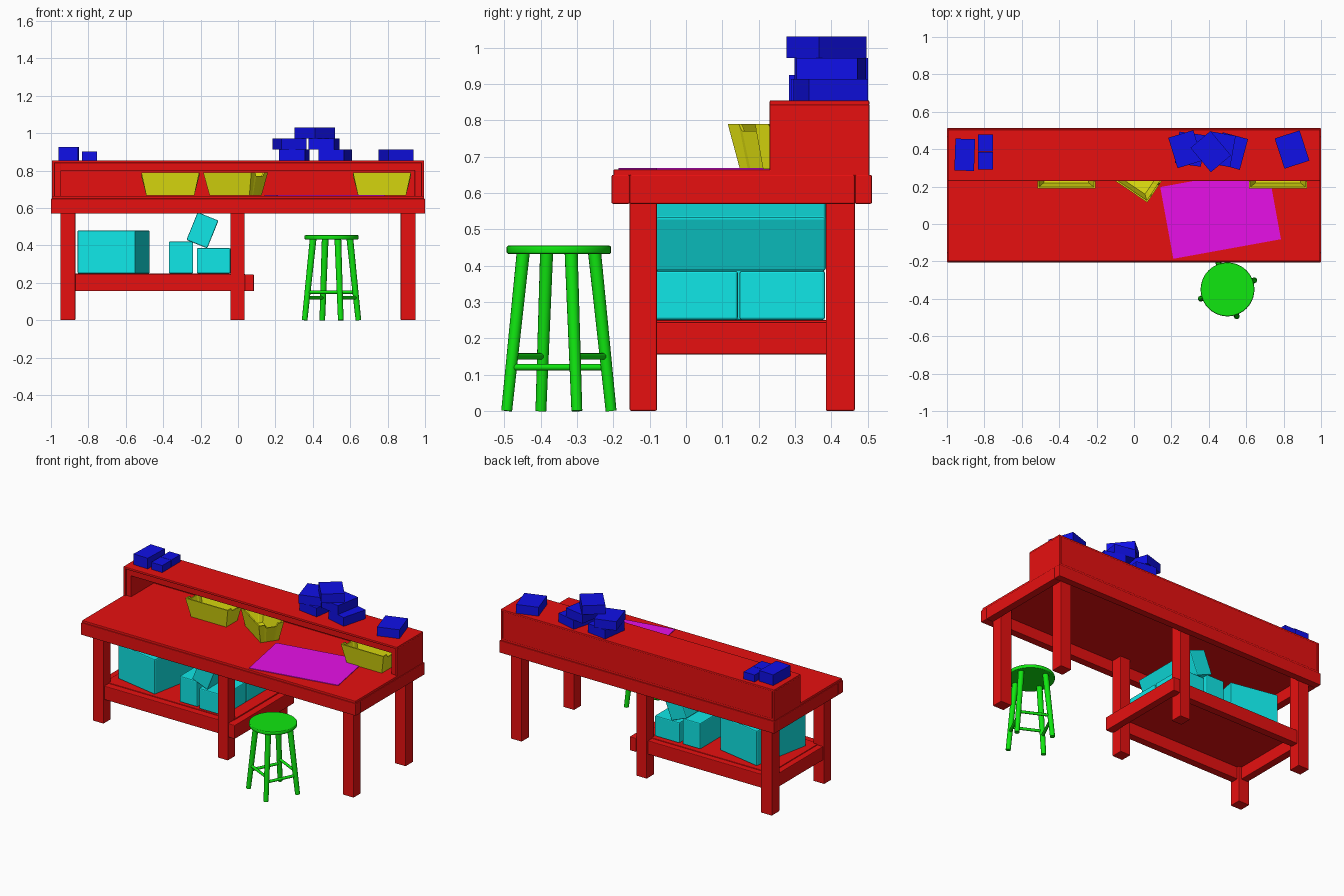
import bpy, bmesh, math
from mathutils import Vector, Matrix

cube = bpy.data.objects.get("Cube")
if cube:
    bpy.data.objects.remove(cube, do_unlink=True)


def material(name, r, g, b):
    m = bpy.data.materials.new(name)
    m.use_nodes = True
    m.diffuse_color = (r, g, b, 1)
    m.node_tree.nodes["Principled BSDF"].inputs["Base Color"].default_value = (r, g, b, 1)
    return m


HI, LO = 0.8, 0.005
RED = material("red", HI, LO, LO)
BLUE = material("blue", LO, LO, HI)
GREEN = material("green", LO, HI, LO)
CYAN = material("cyan", LO, HI, HI)
MAGENTA = material("magenta", HI, LO, HI)
YELLOW = material("yellow", HI, HI, LO)


def finish(name, bm, mat):
    bmesh.ops.recalc_face_normals(bm, faces=bm.faces)
    mesh = bpy.data.meshes.new(name)
    bm.to_mesh(mesh)
    bm.free()
    mesh.materials.append(mat)
    ob = bpy.data.objects.new(name, mesh)
    bpy.context.collection.objects.link(ob)
    return ob


def block(name, center, size, mat, turn=0, tilt=0, bevel=0.0):
    """Box turned about z and tilted about y, in degrees."""
    bm = bmesh.new()
    bmesh.ops.create_cube(bm, size=1, matrix=Matrix.Diagonal((*size, 1)))
    ob = finish(name, bm, mat)
    ob.location = center
    ob.rotation_euler = (0, math.radians(tilt), math.radians(turn))
    if bevel:
        mod = ob.modifiers.new("soft edges", "BEVEL")
        mod.width = bevel
        mod.segments = 2
    return ob


def beam(name, x, y, z):
    """Timber piece given by its (min, max) ranges."""
    ranges = (x, y, z)
    return block(name, [(a + b) / 2 for a, b in ranges],
                 [b - a for a, b in ranges], RED, bevel=0.004)


def rod(name, a, b, r1, r2, mat, sides=16):
    a, b = Vector(a), Vector(b)
    d = b - a
    bm = bmesh.new()
    bmesh.ops.create_cone(bm, cap_ends=True, segments=sides, radius1=r1, radius2=r2, depth=d.length,
                          matrix=Matrix.Translation((a + b) / 2) @ d.to_track_quat("Z", "Y").to_matrix().to_4x4())
    for f in bm.faces:
        f.smooth = len(f.verts) == 4
    return finish(name, bm, mat)


# Table: six legs, apron frame and top board
LEG_Y = ((-0.155, -0.08), (0.385, 0.465))
for x in ((-0.95, -0.87), (-0.04, 0.035), (0.87, 0.95)):
    for y in LEG_Y:
        beam("table_leg", x, y, (0, 0.65))
for y in ((-0.205, -0.155), (0.465, 0.512)):
    beam("long_apron", (-1, 1), y, (0.57, 0.65))
for x in ((-1, -0.95), (0.95, 1)):
    beam("end_apron", x, (-0.155, 0.465), (0.57, 0.65))
beam("table_top", (-0.995, 0.995), (-0.2, 0.505), (0.645, 0.665))

# Lower shelf: rails and board
for y in ((-0.145, -0.095), (0.4, 0.45)):
    beam("shelf_long_rail", (-0.88, 0.04), y, (0.155, 0.245))
beam("shelf_inner_rail", (0.037, 0.085), (-0.155, 0.465), (0.155, 0.245))
beam("shelf_outer_rail", (-0.94, -0.89), (-0.09, 0.395), (0.155, 0.245))
beam("shelf_board", (-0.9, 0.037), (-0.1, 0.41), (0.235, 0.25))

# Raised cabinet along the back
beam("cabinet_top", (-0.995, 0.995), (0.23, 0.505), (0.84, 0.855))
beam("cabinet_back", (-0.98, 0.98), (0.475, 0.505), (0.66, 0.845))
for s in (-1, 1):
    beam("cabinet_side", sorted((s * 0.98, s * 0.995)), (0.23, 0.505), (0.655, 0.845))
    beam("cabinet_post", sorted((s * 0.945, s * 0.982)), (0.24, 0.48), (0.66, 0.842))
beam("cabinet_lintel", (-0.95, 0.95), (0.24, 0.285), (0.80, 0.842))

# Sheet lying on the table
block("paper_sheet", (0.463, 0.058, 0.667), (0.585, 0.39, 0.004), MAGENTA, turn=10.3)


# Open tapered bins with a dipped rim on both short ends
def bin_tray(center, turn):
    bm = bmesh.new()
    depth, wall, height = 0.16, 0.008, 0.124
    # each ring: half length, half depth, height, end dip
    rings = []
    for hx, hy, z, dip in ((0.128, 0.058, 0, 0), (0.155, depth / 2, height, 0.02),
                           (0.155 - wall, depth / 2 - wall, height, 0.02),
                           (0.128 - wall, 0.058 - wall, wall, 0)):
        end = [(-1, 0), (-0.55, 0), (-0.4, dip), (0.4, dip), (0.55, 0), (1, 0)]
        pts = [(hx, t * hy, z - d) for t, d in end] + [(-hx, -t * hy, z - d) for t, d in end]
        rings.append([bm.verts.new(p) for p in pts])
    for a, b in zip(rings, rings[1:]):
        for i in range(len(a)):
            j = (i + 1) % len(a)
            bm.faces.new((a[i], a[j], b[j], b[i]))
    bm.faces.new(rings[0])
    bm.faces.new(rings[-1])
    ob = finish("storage_bin", bm, YELLOW)
    ob.location = (*center, 0.666)
    ob.rotation_euler.z = math.radians(turn)


bin_tray((-0.362, 0.27), 0)
bin_tray((-0.013, 0.268), -34)
bin_tray((0.77, 0.27), 0)

# Small boxes on top of the cabinet: x, y, layer, turn
for x, y, layer, turn in ((0.845, 0.398, 0, 18), (0.30, 0.40, 0, -8), (0.52, 0.39, 0, -15),
                          (0.275, 0.40, 1, 17), (0.46, 0.40, 1, -10), (0.41, 0.387, 2, 40)):
    block("small_box", (x, y, 0.884 + layer * 0.0585), (0.14, 0.17, 0.0585), BLUE, turn)
block("small_box", (-0.905, 0.37, 0.89), (0.105, 0.17, 0.07), BLUE, -2)
for y in (0.338, 0.433):
    block("tiny_box", (-0.795, y, 0.878), (0.08, 0.093, 0.046), BLUE)

# Cartons on the lower shelf
block("large_carton", (-0.665, 0.15, 0.365), (0.315, 0.41, 0.23), CYAN, turn=-11, bevel=0.006)
block("upright_carton", (-0.305, 0.15, 0.335), (0.13, 0.46, 0.17), CYAN, bevel=0.006)
for y in (0.025, 0.265):
    block("flat_carton", (-0.13, y, 0.318), (0.18, 0.235, 0.135), CYAN, bevel=0.006)
block("tilted_carton", (-0.19, 0.15, 0.481), (0.12, 0.47, 0.16), CYAN, tilt=22, bevel=0.006)

# Stool: round seat, four splayed legs, staggered rungs
SX, SY = 0.5, -0.35
seat = rod("stool_seat", (SX, SY, 0.432), (SX, SY, 0.455), 0.144, 0.144, GREEN, 40)
soft = seat.modifiers.new("soft rim", "BEVEL")
soft.width = 0.006
soft.segments = 3
soft.limit_method = "ANGLE"


def leg_point(i, z):
    angle = math.radians(19 + 90 * i)
    r = 0.152 - 0.048 * z / 0.435
    return (SX + r * math.cos(angle), SY + r * math.sin(angle), z)


for i in range(4):
    rod("stool_leg", leg_point(i, 0), leg_point(i, 0.435), 0.015, 0.018, GREEN)
    z = 0.15 if i % 2 == 0 else 0.12
    rod("stool_rung", leg_point(i, z), leg_point(i + 1, z), 0.009, 0.009, GREEN, 12)
